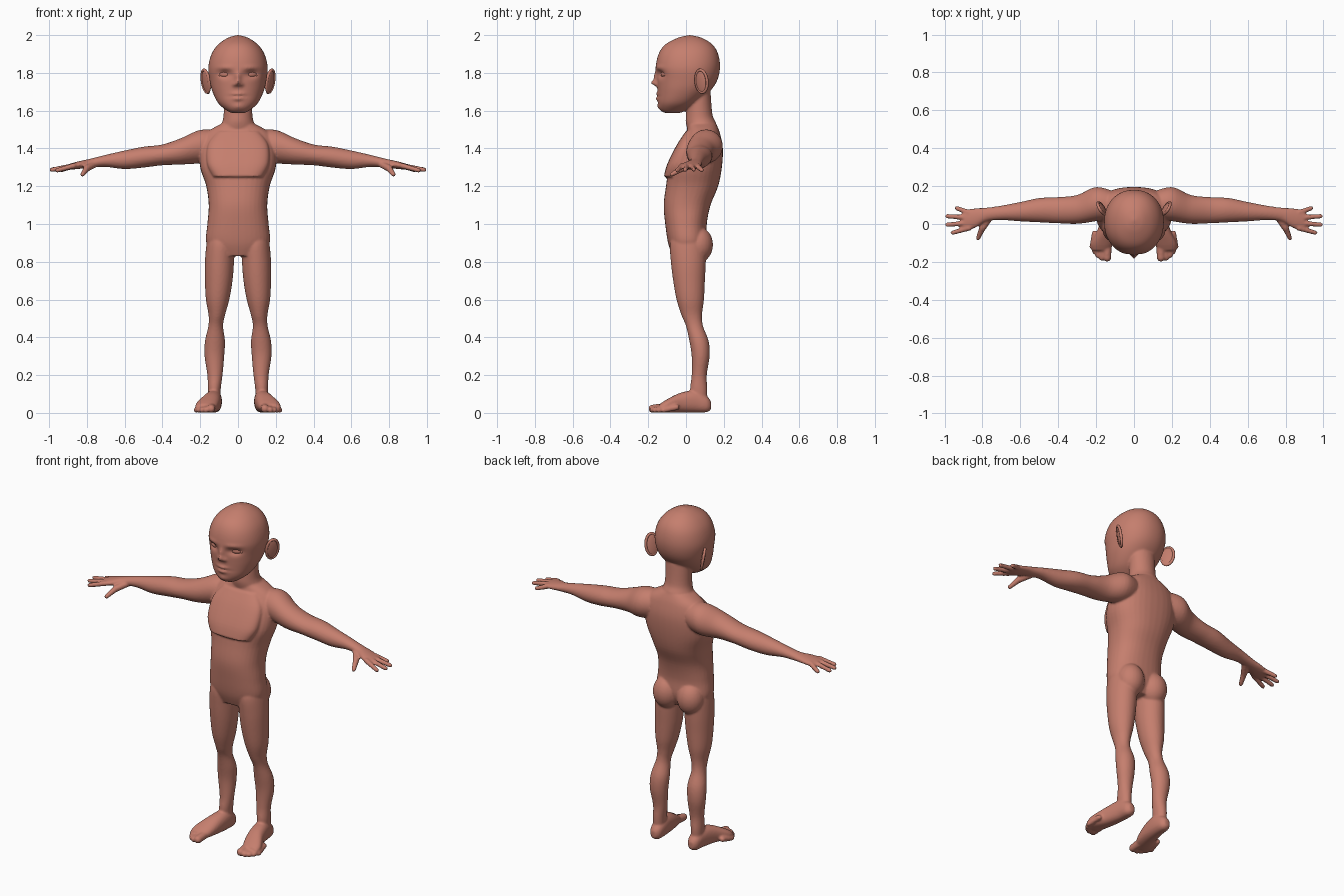
import bpy, bmesh, math
from mathutils import Vector, Matrix, Euler

cube = bpy.data.objects.get("Cube")
if cube:
    bpy.data.objects.remove(cube, do_unlink=True)

skin = bpy.data.materials.new("warm skin")
skin.use_nodes = True
skin.diffuse_color = (0.56, 0.21, 0.155, 1)
skin.node_tree.nodes["Principled BSDF"].inputs["Base Color"].default_value = skin.diffuse_color


def make_object(name, bm):
    bmesh.ops.recalc_face_normals(bm, faces=bm.faces)
    for face in bm.faces:
        face.smooth = True
    mesh = bpy.data.meshes.new(name)
    bm.to_mesh(mesh)
    bm.free()
    mesh.materials.append(skin)
    obj = bpy.data.objects.new(name, mesh)
    bpy.context.collection.objects.link(obj)
    return obj


def smooth_stations(rows, steps):
    """Catmull-Rom interpolation through the given cross-section rows."""
    out = []
    for i in range(len(rows) - 1):
        a, b, c = rows[max(i - 1, 0)], rows[i], rows[i + 1]
        d = rows[min(i + 2, len(rows) - 1)]
        for k in range(steps):
            t = k / steps
            out.append([q + t / 2 * (r - p + t * (2 * p - 5 * q + 4 * r - s + t * (3 * (q - r) + s - p)))
                        for p, q, r, s in zip(a, b, c, d)])
    return out + [list(rows[-1])]


def loft(bm, rows, section, steps=5, sides=36, power=2.0):
    """Closed skin over super-elliptic rings; section gives centre and two half axes."""
    def bend(v):
        return math.copysign(abs(v) ** (2 / power), v)
    rings = []
    for row in smooth_stations(rows, steps):
        c, u, v = (Vector(p) for p in section(*row))
        angles = [math.tau * k / sides for k in range(sides)]
        rings.append([bm.verts.new(c + u * bend(math.cos(a)) + v * bend(math.sin(a))) for a in angles])
    for low, high in zip(rings, rings[1:]):
        for k in range(sides):
            n = (k + 1) % sides
            bm.faces.new((low[k], low[n], high[n], high[k]))
    bm.faces.new(rings[0])
    bm.faces.new(rings[-1])
    return [v for ring in rings for v in ring]


def upright(z, rx, front, back):
    return (0, (front + back) / 2, z), (rx, 0, 0), (0, (back - front) / 2, 0)


def ball(bm, centre, radii, turn=(0, 0, 0)):
    m = Matrix.LocRotScale(Vector(centre), Euler(turn), Vector(radii))
    bmesh.ops.create_uvsphere(bm, u_segments=24, v_segments=16, radius=1, matrix=m)


def stroke(bm, start, end, r0, r1, side):
    """Round-ended digit from start to end."""
    p, q = (Vector((side * x, y, z)) for x, y, z in (start, end))
    axis = (q - p).normalized()
    u = axis.orthogonal().normalized()
    v = axis.cross(u)
    length = (q - p).length
    arc = [.2, .6, 1, 1.4]
    rows = [(-r0 * math.cos(a), r0 * math.sin(a)) for a in arc]
    rows += [(length + r1 * math.cos(a), r1 * math.sin(a)) for a in reversed(arc)]
    loft(bm, rows, lambda s, r: (p + axis * s, u * r, v * r), steps=1, sides=14)


body = bmesh.new()

# Torso, chest and neck: height, half width, front, back
torso = [(.83, .12, -.07, .08), (.9, .168, -.095, .11), (1, .162, -.11, .11),
         (1.1, .155, -.118, .13), (1.2, .168, -.106, .17), (1.3, .2, -.09, .19),
         (1.4, .2, -.05, .195), (1.48, .17, 0, .18), (1.53, .09, .01, .16)]
loft(body, torso, upright, power=2.3)
chest = [(1.25, .135, -.118, .05), (1.32, .165, -.098, .05),
         (1.42, .16, -.048, .07), (1.49, .11, -.002, .08)]
loft(body, chest, upright, power=3.2)
neck = [(1.46, .12, .02, .17), (1.53, .088, 0, .16), (1.58, .076, 0, .14), (1.7, .075, .01, .13)]
loft(body, neck, upright)

# Head
head = [(1.588, .035, -.11, -.03), (1.602, .062, -.135, 0), (1.64, .105, -.148, .06),
        (1.7, .135, -.15, .125), (1.76, .15, -.153, .165), (1.83, .157, -.16, .18),
        (1.9, .14, -.145, .17), (1.95, .105, -.11, .14), (1.985, .055, -.045, .085),
        (2, .006, .015, .025)]
head_verts = loft(body, head, upright, steps=10, sides=112, power=2.15)

# Face relief: x, height, spread x, spread z, push back
relief = [(.07, 1.793, .034, .019, .022), (0, 1.775, .014, .028, -.018),
          (0, 1.746, .014, .014, -.03), (.02, 1.738, .01, .01, -.012),
          (0, 1.688, .032, .008, -.012), (0, 1.664, .027, .009, -.013),
          (0, 1.676, .045, .005, .008), (0, 1.62, .03, .015, -.007),
          (.07, 1.828, .04, .01, -.006)]
for v in head_verts:
    if v.co.y < -.02:
        x, z = abs(v.co.x), v.co.z
        v.co.y += sum(push * math.exp(-((x - cx) / sx) ** 2 - ((z - cz) / sz) ** 2)
                      for cx, cz, sx, sz, push in relief)

# Limb tables
leg = [(.04, .125, .03, .04, .11), (.12, .126, .034, .022, .113), (.2, .122, .04, .03, .11),
       (.3, .125, .052, .03, .125), (.38, .122, .053, .018, .12), (.46, .118, .039, 0, .09),
       (.52, .112, .044, -.025, .085), (.6, .108, .062, -.05, .095), (.7, .102, .073, -.068, .1),
       (.8, .098, .077, -.08, .105), (.9, .092, .074, -.085, .105), (.97, .09, .06, -.06, .08)]
arm = [(.1, .1, .07, 1.42, .075), (.2, .105, .09, 1.41, .088), (.3, .077, .076, 1.385, .07),
       (.4, .073, .069, 1.366, .055), (.5, .073, .064, 1.354, .055), (.6, .065, .051, 1.34, .049),
       (.7, .059, .038, 1.334, .032), (.78, .05, .036, 1.322, .024), (.83, .034, .05, 1.314, .021),
       (.87, .024, .054, 1.307, .018), (.9, .021, .048, 1.303, .013)]
foot = [(.133, .125, .015, .04, .02), (.11, .125, .034, .046, .042), (.05, .128, .043, .06, .058),
        (-.03, .142, .05, .054, .052), (-.1, .166, .058, .037, .035), (-.14, .176, .046, .025, .022)]
fingers = [(.935, .083, 1.285), (.985, .041, 1.288), (.986, -.004, 1.287), (.957, -.046, 1.284)]
toes = [(.142, -.177, .022), (.17, -.178, .016), (.191, -.165, .015),
        (.208, -.145, .014), (.221, -.12, .014)]

for side in (1, -1):
    # Legs and buttocks
    loft(body, leg, lambda z, cx, rx, front, back: (
        (side * cx, (front + back) / 2, z), (rx, 0, 0), (0, (back - front) / 2, 0)))
    ball(body, (side * .08, .065, .89), (.078, .078, .095))
    # Arms with palms
    loft(body, arm, lambda x, cy, ry, cz, rz: ((side * x, cy, cz), (0, ry, 0), (0, 0, rz)))
    # Feet
    loft(body, foot, lambda y, cx, rx, cz, rz: (
        (side * cx, y, cz), (rx, 0, 0), (0, 0, rz)), power=2.3)
    # Fingers and thumb
    for k, tip in enumerate(fingers):
        stroke(body, (.87, .06 - .027 * k, 1.308), tip, .015, .012, side)
    stroke(body, (.76, .035, 1.315), (.8, -.02, 1.295), .018, .019, side)
    stroke(body, (.8, -.02, 1.295), (.823, -.075, 1.262), .018, .012, side)
    # Toes
    for x, y, r in toes:
        stroke(body, (.13 + (x - .13) * .85, y + .07, .03), (x, y, r), r + .002, r, side)

# Fuse the body into one soft skin
body_obj = make_object("body", body)
remesh = body_obj.modifiers.new("fuse", 'REMESH')
remesh.mode = 'VOXEL'
remesh.voxel_size = .0065
remesh.use_smooth_shade = True
soften = body_obj.modifiers.new("soften", 'SMOOTH')
soften.factor = .5
soften.iterations = 3
bpy.context.view_layer.objects.active = body_obj
body_obj.select_set(True)
for name in ("fuse", "soften"):
    bpy.ops.object.modifier_apply(modifier=name)


def loop_band(bm, centre, width, height, thick, turn):
    """Oval ring in the local xz plane."""
    m = Matrix.LocRotScale(Vector(centre), Euler(turn), None)
    sides, tube = 40, 10
    grid = []
    for i in range(sides):
        a = math.tau * i / sides
        ring = []
        for j in range(tube):
            b = math.tau * j / tube
            grow = thick * math.cos(b)
            p = Vector(((width + grow) * math.cos(a), thick * math.sin(b), (height + grow) * math.sin(a)))
            ring.append(bm.verts.new(m @ p))
        grid.append(ring)
    for i in range(sides):
        for j in range(tube):
            n, k = (i + 1) % sides, (j + 1) % tube
            bm.faces.new((grid[i][j], grid[n][j], grid[n][k], grid[i][k]))


for side, label in ((1, "left"), (-1, "right")):
    # Eyes and eyelids
    turn = (0, 0, side * .35)
    eye = bmesh.new()
    ball(eye, (side * .07, -.113, 1.793), (.034, .018, .018), turn)
    make_object(label + "_eye", eye)
    lids = bmesh.new()
    loop_band(lids, (side * .07, -.121, 1.793), .034, .016, .005, turn)
    make_object(label + "_eyelids", lids)
    # Ears: thin shell with a raised rim, flaring backwards
    ear = bmesh.new()
    ball(ear, (side * .168, .08, 1.753), (.011, .036, .066), (0, side * .17, -side * .55))
    loop_band(ear, (side * .171, .082, 1.756), .035, .06, .008, (.17, 0, side * (math.pi / 2 - .55)))
    make_object(label + "_ear", ear)
